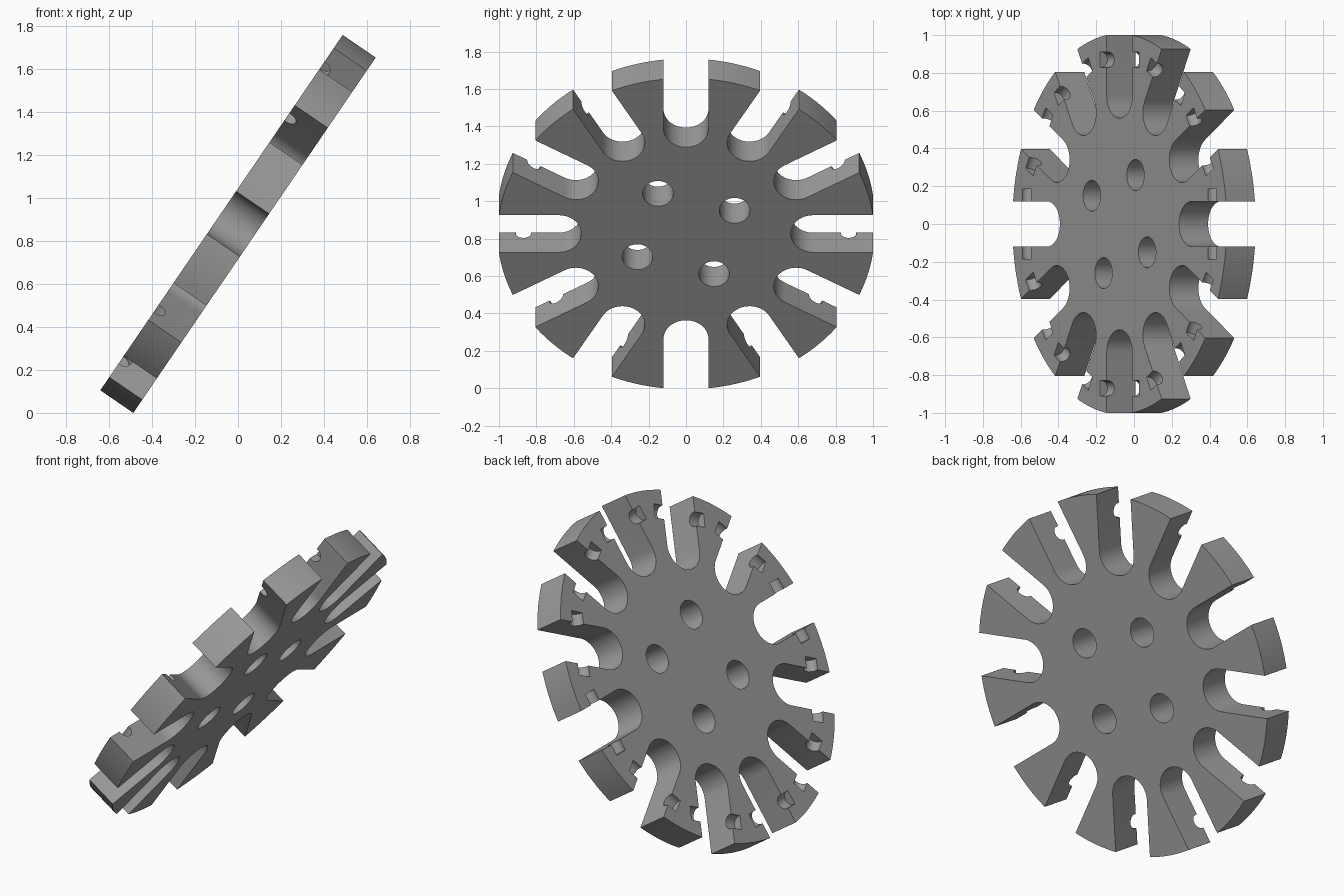
import bpy, bmesh
from math import pi, sin, cos, asin, sqrt, radians
from mathutils import Matrix, Vector

cube = bpy.data.objects.get("Cube")
if cube:
    bpy.data.objects.remove(cube, do_unlink=True)

SLOTS = 12
RADIUS = 1.007        # outer rim
THICK = 0.186
SLOT_HALF = 0.12      # half width of a slot
SLOT_CENTRE = 0.68    # centre of the rounded slot bottom
TILT = radians(55.7)

grey = bpy.data.materials.new("mid_grey")
grey.use_nodes = True
colour = (0.33, 0.33, 0.33, 1)
grey.diffuse_color = colour
grey.node_tree.nodes["Principled BSDF"].inputs["Base Color"].default_value = colour


def make_object(name, bm):
    mesh = bpy.data.meshes.new(name)
    bmesh.ops.recalc_face_normals(bm, faces=bm.faces)
    bm.to_mesh(mesh)
    bm.free()
    obj = bpy.data.objects.new(name, mesh)
    mesh.materials.append(grey)
    bpy.context.collection.objects.link(obj)
    return obj


def add_cylinder(bm, radius, length, matrix):
    bmesh.ops.create_cone(bm, cap_ends=True, segments=32, radius1=radius,
                          radius2=radius, depth=length, matrix=matrix)


# Slotted disc: each slot outline followed by the rim arc up to the next slot
profile = []
gap = asin(SLOT_HALF / RADIUS)
step = 2 * pi / SLOTS
for i in range(SLOTS):
    turn = Matrix.Rotation(i * step, 3, 'Z')
    for k in range(25):
        a = -pi / 2 - pi * k / 24
        profile.append(turn @ Vector((SLOT_CENTRE + SLOT_HALF * cos(a),
                                      SLOT_HALF * sin(a), 0)))
    for k in range(13):
        a = gap + (step - 2 * gap) * k / 12
        profile.append(turn @ Vector((RADIUS * cos(a), RADIUS * sin(a), 0)))

bm = bmesh.new()
base = bm.faces.new([bm.verts.new(p - Vector((0, 0, THICK / 2))) for p in profile])
extruded = bmesh.ops.extrude_face_region(bm, geom=[base])["geom"]
bmesh.ops.translate(bm, vec=(0, 0, THICK),
                    verts=[g for g in extruded if isinstance(g, bmesh.types.BMVert)])
disc = make_object("slotted_disc", bm)

# Cutters: four through holes and a pin groove across every slot
bm = bmesh.new()
for i in range(4):
    place = Matrix.Rotation(radians(60) + i * pi / 2, 4, 'Z')
    add_cylinder(bm, 0.082, 1, place @ Matrix.Translation((0.3, 0, 0)))
for i in range(SLOTS):
    place = Matrix.Rotation(i * step, 4, 'Z')
    place = place @ Matrix.Translation((0.87, 0, THICK / 2 - 0.008))
    add_cylinder(bm, 0.041, 0.37, place @ Matrix.Rotation(pi / 2, 4, 'X'))
cutter = make_object("hole_cutter", bm)
cutter.hide_render = True

cut = disc.modifiers.new("holes", 'BOOLEAN')
cut.operation = 'DIFFERENCE'
cut.solver = 'EXACT'
cut.object = cutter
graph = bpy.context.evaluated_depsgraph_get()
result = bpy.data.meshes.new_from_object(disc.evaluated_get(graph))
disc.modifiers.clear()
disc.data = result
bpy.data.objects.remove(cutter, do_unlink=True)

# Lean the disc and stand it on the ground
disc.data.transform(Matrix.Rotation(-TILT, 4, 'Y'))
lowest = min(v.co.z for v in disc.data.vertices)
disc.data.transform(Matrix.Translation((0, 0, -lowest)))

bpy.ops.object.select_all(action='DESELECT')
disc.select_set(True)
bpy.context.view_layer.objects.active = disc
bpy.ops.object.shade_smooth_by_angle(angle=radians(30))
